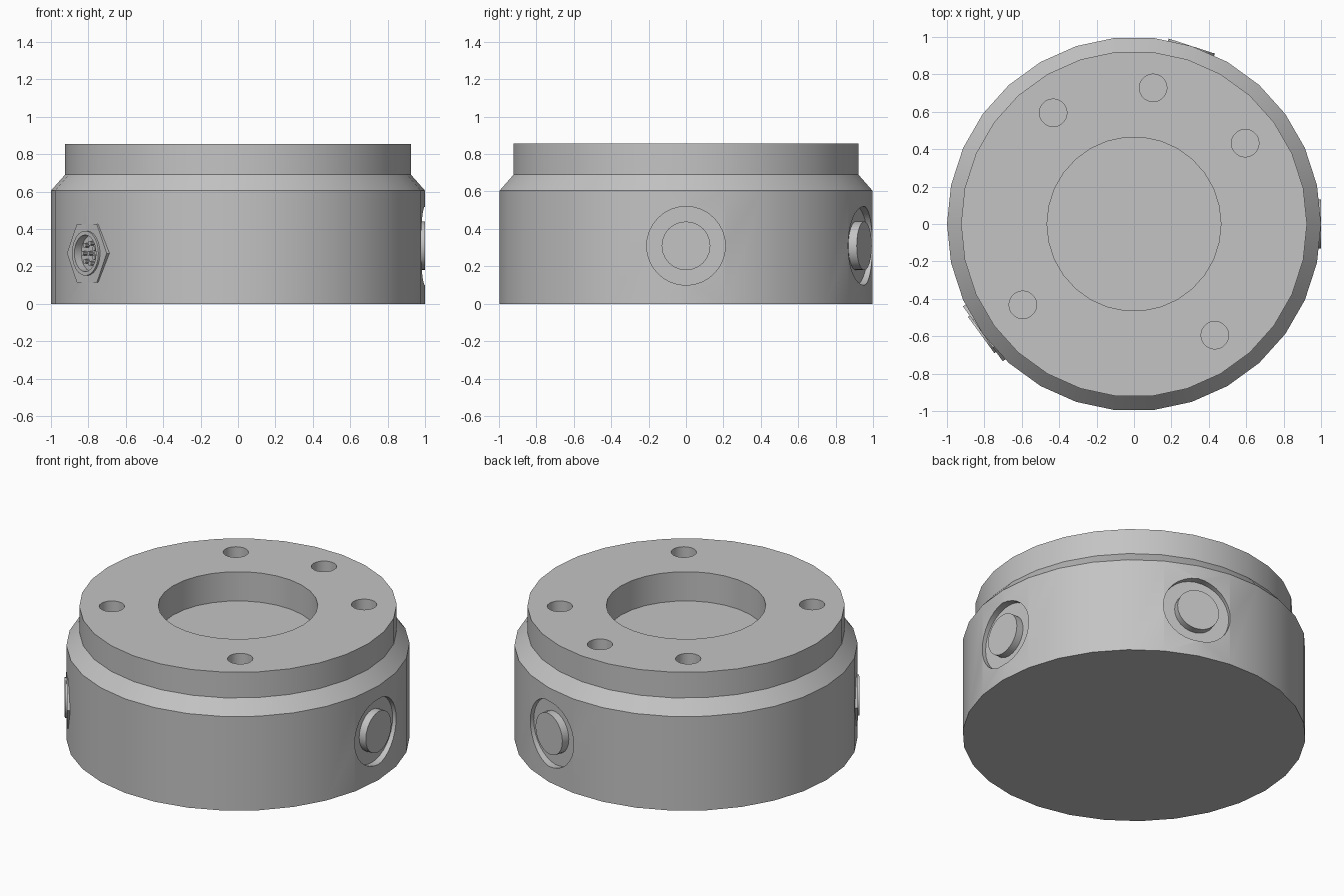
import bpy, bmesh, math
from mathutils import Matrix

if "Cube" in bpy.data.objects:
    bpy.data.objects.remove(bpy.data.objects["Cube"], do_unlink=True)

grey = bpy.data.materials.new("plain_grey")
grey.use_nodes = True
grey.diffuse_color = (0.55, 0.55, 0.55, 1)
grey.node_tree.nodes["Principled BSDF"].inputs["Base Color"].default_value = (0.55, 0.55, 0.55, 1)


def lathe(name, profile, sides, matrix=Matrix(), phase=0.0, tube=False):
    """Turn (radius, height) points round the local z axis."""
    bm = bmesh.new()
    rings = []
    for r, z in profile:
        angles = [phase + math.tau * i / sides for i in range(sides)]
        rings.append([bm.verts.new((r * math.cos(a), r * math.sin(a), z)) for a in angles])
    pairs = list(zip(rings, rings[1:]))
    if tube:
        pairs.append((rings[-1], rings[0]))
    else:
        bm.faces.new(rings[0])
        bm.faces.new(rings[-1])
    for low, high in pairs:
        for i in range(sides):
            j = (i + 1) % sides
            bm.faces.new((low[i], low[j], high[j], high[i]))
    bmesh.ops.recalc_face_normals(bm, faces=bm.faces)
    bm.transform(matrix)
    mesh = bpy.data.meshes.new(name)
    bm.to_mesh(mesh)
    bm.free()
    mesh.materials.append(grey)
    obj = bpy.data.objects.new(name, mesh)
    bpy.context.collection.objects.link(obj)
    return obj


def rod(name, radius, low, high, sides, matrix=Matrix(), phase=0.0):
    return lathe(name, [(radius, low), (radius, high)], sides, matrix, phase)


def activate(obj):
    bpy.ops.object.select_all(action="DESELECT")
    obj.select_set(True)
    bpy.context.view_layer.objects.active = obj


def cut(obj, cutters):
    activate(obj)
    for cutter in cutters:
        mod = obj.modifiers.new("cut", "BOOLEAN")
        mod.operation, mod.solver, mod.object = "DIFFERENCE", "EXACT", cutter
        bpy.ops.object.modifier_apply(modifier=mod.name)
    for cutter in cutters:
        bpy.data.objects.remove(cutter, do_unlink=True)


def outward(degrees, z):
    """Local z points out of the side wall, local y runs along it."""
    return (Matrix.Rotation(math.radians(degrees), 4, "Z") @ Matrix.Translation((0, 0, z))
            @ Matrix.Rotation(math.pi / 2, 4, "Y"))


# Turned housing with a chamfered shoulder
parts = []
body = lathe("housing", [(1, 0), (1, 0.605), (0.925, 0.69), (0.925, 0.855)], 30)
parts.append(body)

# Central recess and bolt holes in the top
cutters = [rod("recess_cutter", 0.465, 0.667, 1, 30)]
for degrees in (36, 82, 126, 216, 306):
    a = math.radians(degrees)
    place = Matrix.Translation((0.735 * math.cos(a), 0.735 * math.sin(a), 0))
    cutters.append(rod("hole_cutter", 0.074, 0.6, 1, 20, place))

# Round side pockets, each with a button
for degrees in (0, 72):
    place = outward(degrees, 0.31)
    cutters.append(rod("pocket_cutter", 0.21, 0.953, 1.2, 32, place))
    parts.append(rod("side_button", 0.13, 0.94, 1.0, 24, place))

# Socket opening for the connector
socket = outward(216, 0.27)
cutters.append(rod("socket_cutter", 0.1, 0.93, 1.2, 24, socket))
cut(body, cutters)

# Connector: hexagonal nut, collar, insert, pins and key
nut = rod("connector_nut", 0.181, 0.95, 0.999, 6, socket, math.radians(30))
cut(nut, [rod("nut_cutter", 0.11, 0.9, 1.2, 24, socket)])
parts.append(nut)
parts.append(lathe("connector_collar", [(0.12, 0.94), (0.12, 1.01), (0.098, 1.01), (0.098, 0.94)],
                   24, socket, tube=True))
parts.append(rod("connector_insert", 0.099, 0.92, 0.965, 24, socket))
spots = [(0, 0)] + [(0.055 * math.cos(a), 0.055 * math.sin(a))
                    for a in (math.tau * (i + 0.25) / 7 for i in range(7))]
for x, y in spots:
    parts.append(rod("connector_pin", 0.013, 0.955, 0.99, 10,
                     socket @ Matrix.Translation((x, y, 0))))
key = socket @ Matrix.Translation((0, 0.087, 0)) @ Matrix.Diagonal((0.7, 1, 1, 1))
parts.append(rod("connector_key", 0.02, 0.955, 1.0, 4, key, math.pi / 4))

# Smooth the curved walls, keep the edges sharp
for part in parts:
    activate(part)
    bpy.ops.object.shade_smooth_by_angle(angle=math.radians(30))
